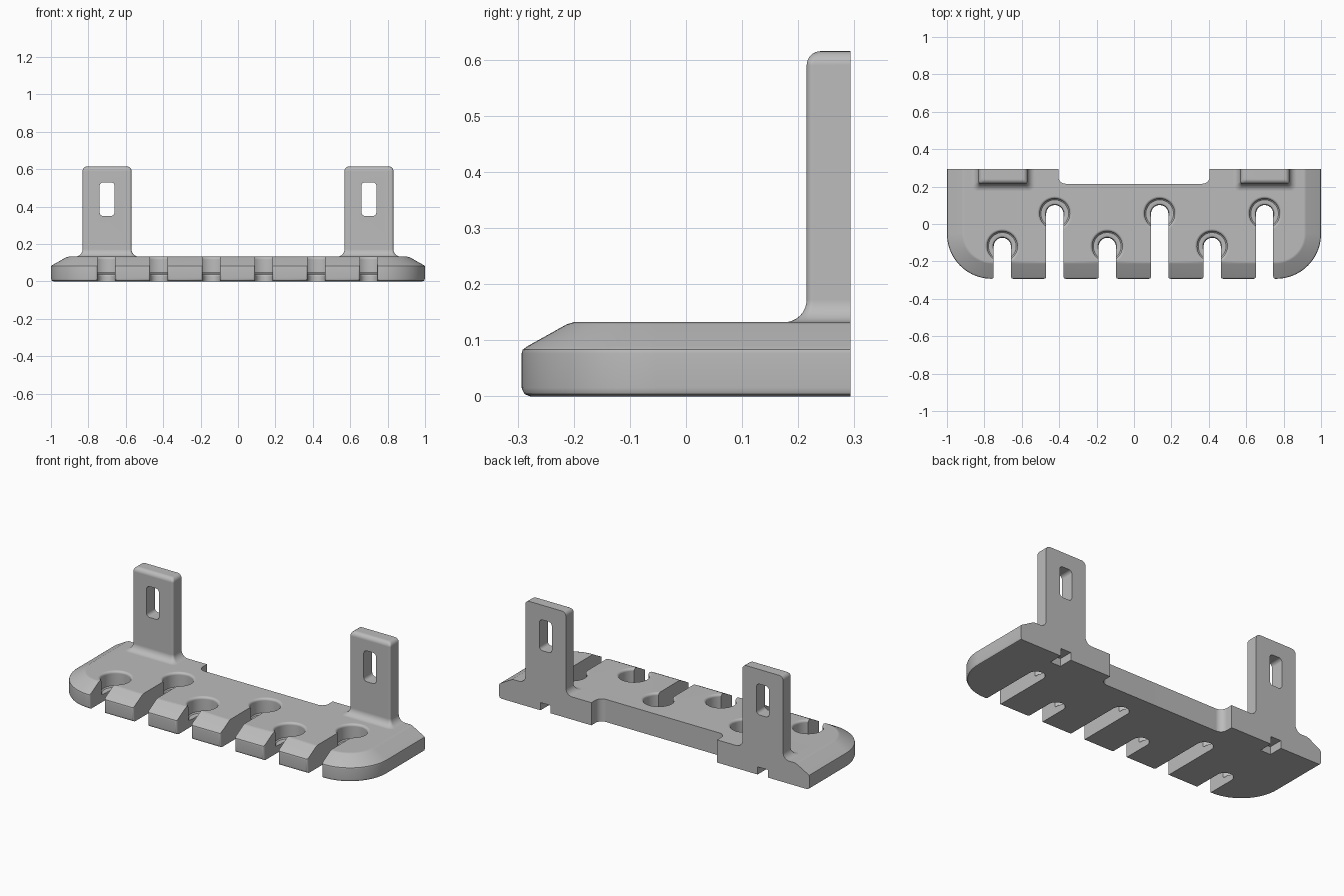
import bpy, bmesh
from math import sin, cos, pi, radians

if "Cube" in bpy.data.objects:
    bpy.data.objects.remove(bpy.data.objects["Cube"])

BACK, FRONT = 0.293, -0.293
TOP = 0.132
FLOOR = 0.042

grey = bpy.data.materials.new("matte grey")
grey.use_nodes = True
grey.diffuse_color = (0.5, 0.5, 0.5, 1)
grey.node_tree.nodes["Principled BSDF"].inputs["Base Color"].default_value = (0.5, 0.5, 0.5, 1)


def arc(cx, cy, r, a, b, n):
    """Points on an arc, angles in degrees."""
    steps = [radians(a + (b - a) * i / n) for i in range(n + 1)]
    return [(cx + r * cos(t), cy + r * sin(t)) for t in steps]


def tab_outline(half, front, back, r, n, cx=0):
    """Rectangle, square at the back and rounded at both front corners."""
    return ([(cx + half, back)] + arc(cx + half - r, front + r, r, 0, -90, n)
            + arc(cx - half + r, front + r, r, -90, -180, n) + [(cx - half, back)])


def finish(name, bm):
    bmesh.ops.recalc_face_normals(bm, faces=bm.faces)
    mesh = bpy.data.meshes.new(name)
    bm.to_mesh(mesh)
    bm.free()
    mesh.materials.append(grey)
    obj = bpy.data.objects.new(name, mesh)
    bpy.context.collection.objects.link(obj)
    return obj


def loft(name, levels):
    """Skin stacked (z, outline) sections with equal point counts."""
    bm = bmesh.new()
    rings = [[bm.verts.new((x, y, z)) for x, y in pts] for z, pts in levels]
    for low, high in zip(rings, rings[1:]):
        for i in range(len(low)):
            j = (i + 1) % len(low)
            bm.faces.new((low[i], low[j], high[j], high[i]))
    bm.faces.new(rings[0])
    bm.faces.new(rings[-1])
    return finish(name, bm)


def box(name, centre, size, round_y=0):
    """Box, optionally with the four edges along y rounded."""
    bm = bmesh.new()
    bmesh.ops.create_cube(bm, size=1)
    for v in bm.verts:
        v.co = [c + s * k for c, s, k in zip(centre, size, v.co)]
    if round_y:
        edges = [e for e in bm.edges if abs(e.verts[0].co.y - e.verts[1].co.y) > 1e-4]
        bmesh.ops.bevel(bm, geom=edges, offset=round_y, segments=5, profile=0.5, affect='EDGES')
    return finish(name, bm)


def combine(target, tool, operation):
    tool.hide_render = True
    mod = target.modifiers.new("combine", 'BOOLEAN')
    mod.operation = operation
    mod.solver = 'EXACT'
    mod.object = tool
    bpy.context.view_layer.objects.active = target
    bpy.ops.object.modifier_apply(modifier=mod.name)
    bpy.data.objects.remove(tool)


# Base plate: soft lower edge, sloped upper edge on the front and sides
base_profile = [(0, 0.015), (0.004, 0.005), (0.015, 0), (0.076, 0), (0.083, 0.002),
                (0.089, 0.010), (0.128, 0.080), (TOP, 0.093)]
rack = loft("tool_rack", [(z, tab_outline(1 - d, FRONT + d, BACK, 0.24 - d, 20))
                          for z, d in base_profile])

# Back recess between the two mounting tabs
combine(rack, loft("recess_cutter", [(z, tab_outline(0.405, 0.215, 0.4, 0.04, 8))
                                     for z in (-0.1, 0.3)]), 'DIFFERENCE')

# Upright mounting tabs with a filleted foot, rounded top, screw slot and bottom notch
fillet, round_top, height = 0.04, 0.025, 0.615
tab_profile = [(0.06, fillet)]
tab_profile += [(TOP + fillet - y, fillet - x) for x, y in arc(0, 0, fillet, 90, 0, 8)]
tab_profile += [(height - round_top + y, x - round_top)
                for x, y in arc(0, 0, round_top, 0, 90, 6)]
for cx in (-0.7, 0.7):
    sections = [(z, tab_outline(0.131 + d, 0.215 - d, BACK, 0.012 + max(d, 0) / 2, 5, cx))
                for z, d in tab_profile]
    combine(rack, loft("mounting_tab", sections), 'UNION')
    combine(rack, box("slot_cutter", (cx, 0.25, 0.44), (0.08, 0.3, 0.18), 0.02), 'DIFFERENCE')
    combine(rack, box("notch_cutter", (cx, 0.27, 0), (0.066, 0.12, 0.09)), 'DIFFERENCE')

# Tool slots, alternately short and long, each ending in a round seat
SLOT, SEAT, SOFT = 0.046, 0.08, 0.014
seat_profile = [(FLOOR - 0.012, SLOT), (FLOOR - 0.004, SLOT + 0.004), (FLOOR, SLOT + 0.012),
                (FLOOR, SEAT - 0.006), (FLOOR + 0.006, SEAT)]
seat_profile += [(TOP - SOFT + y, SEAT + SOFT - x)
                 for x, y in arc(0, 0, SOFT, 0, 90, 5)] + [(0.2, SEAT + SOFT)]
for i in range(6):
    cx = -0.704 + i * 0.2805
    cy = 0.055 if i % 2 else -0.12
    flare = arc(SLOT + 0.012, FRONT + 0.012, 0.012, 180, 270, 4) + [(SLOT + 0.012, -0.4)]
    right = [(cx + x, y) for x, y in flare]
    left = [(cx - x, y) for x, y in reversed(flare)]
    plan = left + arc(cx, cy, SLOT, 180, 0, 20) + right
    combine(rack, loft("channel_cutter", [(-0.1, plan), (0.3, plan)]), 'DIFFERENCE')
    seat = [(z, arc(cx, cy, r, 0, 352.5, 47)) for z, r in seat_profile]
    combine(rack, loft("seat_cutter", seat), 'DIFFERENCE')

# Smooth shading with crisp edges
bpy.ops.object.select_all(action='DESELECT')
rack.select_set(True)
bpy.context.view_layer.objects.active = rack
bpy.ops.object.shade_smooth_by_angle(angle=radians(32))
weighted = rack.modifiers.new("weighted_normals", 'WEIGHTED_NORMAL')
weighted.keep_sharp = True
